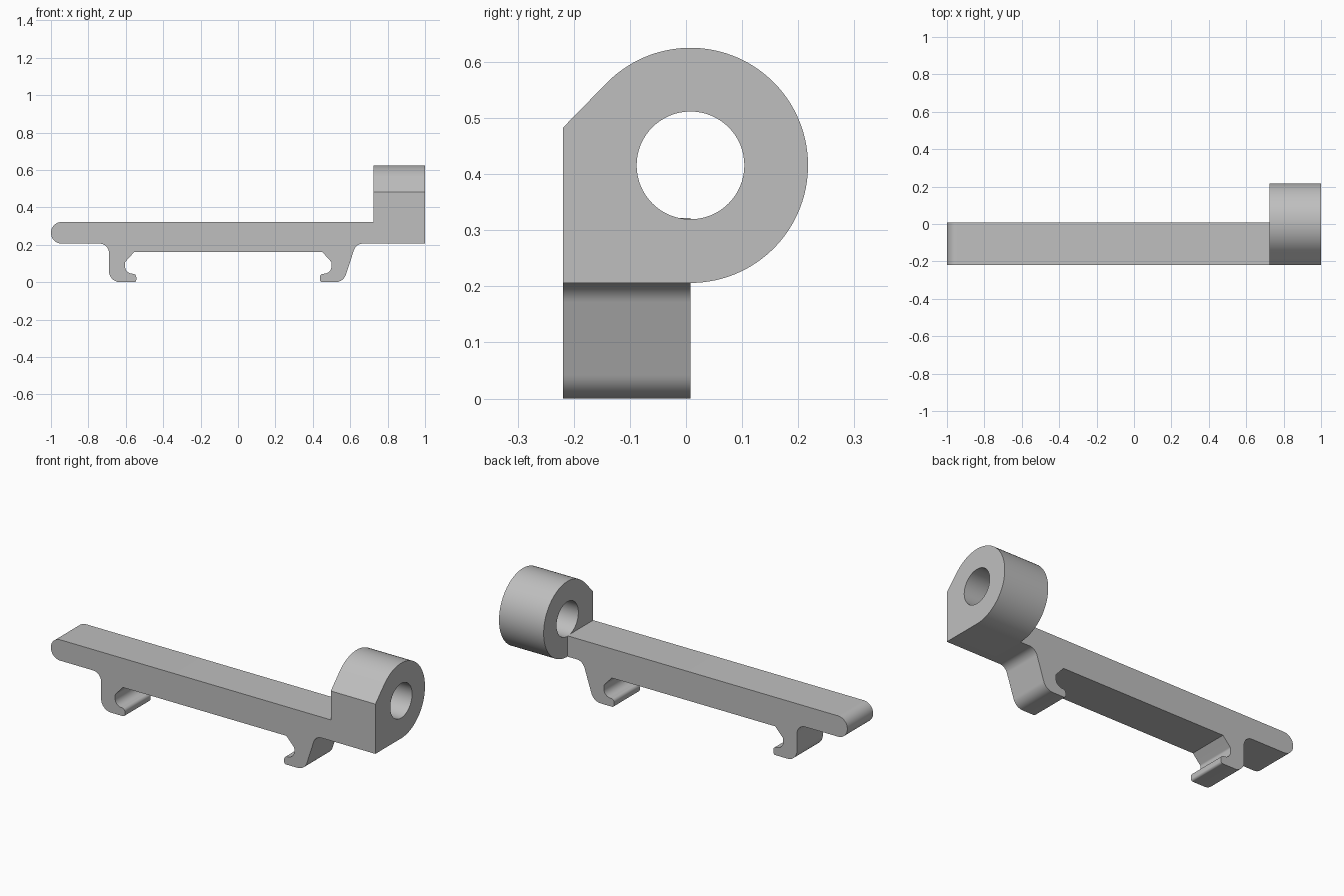
import bpy, bmesh
from math import radians, sin, cos, tan
from mathutils import Vector

if "Cube" in bpy.data.objects:
    bpy.data.objects.remove(bpy.data.objects["Cube"])

# Single material
GREY = (0.52, 0.52, 0.52, 1)
grey = bpy.data.materials.new("plain grey")
grey.use_nodes = True
grey.diffuse_color = GREY
grey.node_tree.nodes["Principled BSDF"].inputs["Base Color"].default_value = GREY


def arc(centre, radius, start, end, steps):
    """Points on a circular arc, angles in degrees."""
    angles = [radians(start + (end - start) * i / steps) for i in range(steps + 1)]
    return [Vector((centre[0] + radius * cos(a), centre[1] + radius * sin(a))) for a in angles]


def rounded(corners, steps=10):
    """Outline whose corners (u, v, radius) are replaced by tangent arcs."""
    outline = []
    for i, (u, v, radius) in enumerate(corners):
        p = Vector((u, v))
        if not radius:
            outline.append(p)
            continue
        a = (Vector(corners[i - 1][:2]) - p).normalized()
        b = (Vector(corners[(i + 1) % len(corners)][:2]) - p).normalized()
        half = a.angle(b) / 2
        centre = p + (a + b).normalized() * radius / sin(half)
        start = p + a * radius / tan(half) - centre
        sweep = start.angle_signed(p + b * radius / tan(half) - centre)
        for k in range(steps + 1):
            t = -sweep * k / steps
            outline.append(centre + Vector((start.x * cos(t) - start.y * sin(t),
                                            start.x * sin(t) + start.y * cos(t))))
    return outline


def extrude_profile(name, loops, place, depth):
    """Fill closed loops (extra loops become holes) and extrude them."""
    bm = bmesh.new()
    for loop in loops:
        verts = [bm.verts.new(place(p)) for p in loop]
        for i, v in enumerate(verts):
            bm.edges.new((verts[i - 1], v))
    bmesh.ops.triangle_fill(bm, edges=bm.edges[:], use_beauty=True)
    cap = bmesh.ops.extrude_face_region(bm, geom=bm.faces[:], use_keep_orig=True)
    moved = [g for g in cap["geom"] if isinstance(g, bmesh.types.BMVert)]
    bmesh.ops.translate(bm, verts=moved, vec=depth)
    bmesh.ops.recalc_face_normals(bm, faces=bm.faces[:])
    mesh = bpy.data.meshes.new(name)
    bm.to_mesh(mesh)
    bm.free()
    mesh.materials.append(grey)
    obj = bpy.data.objects.new(name, mesh)
    bpy.context.collection.objects.link(obj)
    bpy.ops.object.select_all(action="DESELECT")
    obj.select_set(True)
    bpy.context.view_layer.objects.active = obj
    bpy.ops.object.shade_smooth_by_angle(angle=radians(30))
    return obj


FRONT, BACK = -0.219, 0.008
BASE, TOP = 0.206, 0.322
LUG_X = 0.725

# Bar with rounded end and two hooked clips, drawn in x and z
bar_corners = [
    (LUG_X, TOP, 0), (-1, TOP, 0.0575), (-1, BASE, 0.0575),
    # left clip
    (-0.69, BASE, 0.05), (-0.69, 0, 0.06),
    (-0.544, 0, 0.012), (-0.544, 0.045, 0.018),
    (-0.604, 0.045, 0.04), (-0.604, 0.107, 0.015), (-0.556, 0.16, 0),
    # right clip
    (0.452, 0.16, 0), (0.5, 0.107, 0.015), (0.5, 0.045, 0.04),
    (0.438, 0.045, 0.018), (0.438, 0, 0.012),
    (0.564, 0, 0.06), (0.631, BASE, 0.05), (LUG_X, BASE, 0),
]
extrude_profile("clip_bar", [rounded(bar_corners)],
                lambda p: (p.x, FRONT, p.y), (0, BACK - FRONT, 0))

# Pierced lug with flat front and sloped shoulder, drawn in y and z
centre, radius = (BACK, BASE + 0.2095), 0.2095
outline = [Vector((FRONT, 0.483)), Vector((FRONT, BASE))] + arc(centre, radius, -90, 135, 72)
hole = arc(centre, 0.096, 0, 360, 64)[:-1]
extrude_profile("pierced_lug", [outline, hole],
                lambda p: (LUG_X, p.x, p.y), (1 - LUG_X, 0, 0))
